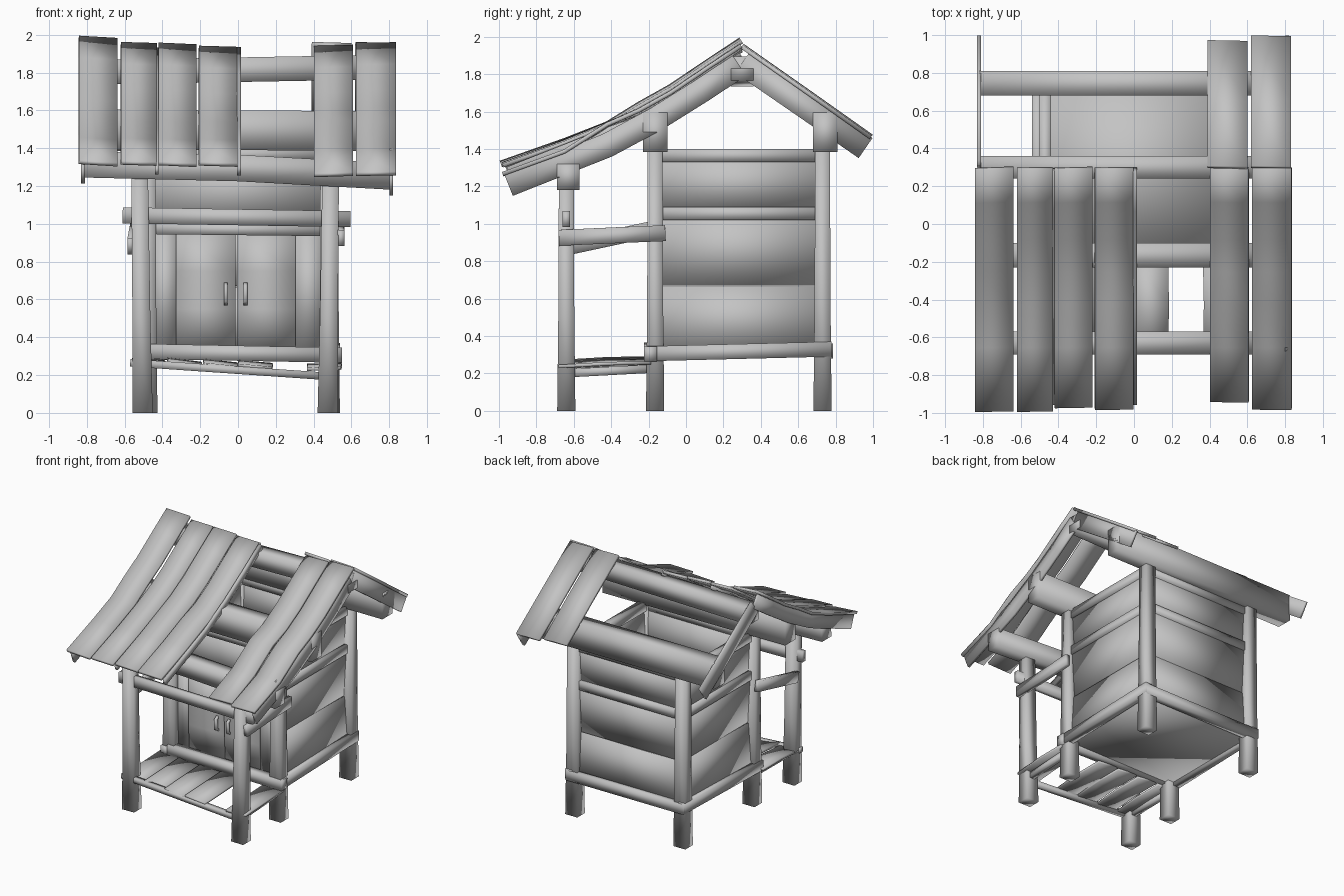
import bpy
import bmesh
from math import radians
from mathutils import Vector, Matrix

cube = bpy.data.objects.get("Cube")
if cube:
    bpy.data.objects.remove(cube, do_unlink=True)

grey = bpy.data.materials.new("plain grey")
grey.use_nodes = True
GREY = (0.55, 0.55, 0.55, 1)
grey.diffuse_color = GREY
grey.node_tree.nodes["Principled BSDF"].inputs["Base Color"].default_value = GREY


def sweep(name, path, w, h, up=(0, 0, 1), scales=None, roll=0):
    """Sweep a smooth-shaded w x h rectangle along a path."""
    path = [Vector(p) for p in path]
    scales = scales or [1] * len(path)
    bm = bmesh.new()
    rings = []
    for i, p in enumerate(path):
        t = (path[min(i + 1, len(path) - 1)] - path[max(i - 1, 0)]).normalized()
        side = t.cross(Vector(up)).normalized()
        turn = Matrix.Rotation(radians(roll), 3, t)
        a = turn @ side * w / 2 * scales[i]
        b = turn @ side.cross(t) * h / 2 * scales[i]
        rings.append([bm.verts.new(p + a * u + b * v)
                      for u, v in ((-1, -1), (1, -1), (1, 1), (-1, 1))])
    for r, s in zip(rings, rings[1:]):
        for k in range(4):
            j = (k + 1) % 4
            bm.faces.new((r[k], r[j], s[j], s[k]))
    bm.faces.new(rings[0][::-1])
    bm.faces.new(rings[-1])
    bmesh.ops.recalc_face_normals(bm, faces=bm.faces)
    for f in bm.faces:
        f.smooth = True
    me = bpy.data.meshes.new(name)
    bm.to_mesh(me)
    bm.free()
    me.materials.append(grey)
    ob = bpy.data.objects.new(name, me)
    bpy.context.collection.objects.link(ob)


def post(name, x, y, top, lean=0):
    sweep(name, [(x, y, 0), (x + lean * 0.4, y, top * 0.4), (x + lean, y, top)],
          0.1, 0.09, up=(0, 1, 0), scales=[1.08, 0.95, 0.88])


# Posts
for side, s in (("left", 1), ("right", -1)):
    post(f"{side}_back_post", s * 0.485, 0.73, 1.42)
    post(f"{side}_middle_post", s * 0.48, -0.165, 1.42)
post("left_porch_post", 0.475, -0.64, 1.26, 0.015)
post("right_porch_post", -0.505, -0.64, 1.26, -0.015)

# Roof logs
sweep("porch_log", [(-0.82, -0.63, 1.315), (0, -0.63, 1.295), (0.82, -0.63, 1.25)], 0.12, 0.14)
sweep("middle_log", [(-0.82, -0.165, 1.5), (0.82, -0.165, 1.49)], 0.13, 0.21)
sweep("back_log", [(-0.82, 0.745, 1.49), (0.82, 0.745, 1.49)], 0.13, 0.21)
sweep("ridge_log", [(-0.82, 0.3, 1.8), (0.82, 0.3, 1.83)], 0.12, 0.13)

# Rafters: name, x, lift, depth; the inner two are shallow battens under the planks
front_slope = [(0.285, 1.845), (0.08, 1.71), (-0.16, 1.56), (-0.42, 1.42), (-0.95, 1.21)]
for part, x, lift, depth in (("right_rafter", -0.82, 0.055, 0.11), ("left_rafter", 0.81, 0, 0.13),
                             ("right_batten", -0.43, 0.07, 0.04), ("left_batten", 0.005, 0.07, 0.05)):
    sweep(f"front_{part}", [(x, y, z + lift) for y, z in front_slope], 0.02, depth)
for side, x in (("right", -0.82), ("left", 0.81)):
    sweep(f"back_{side}_rafter", [(x, 0.3, 1.86), (x, 0.96, 1.405)], 0.02, 0.13)

# Roof planks: centre x, width, ridge height, eave y, eave height, roll
front_planks = [(-0.74, 0.205, 1.98, -0.99, 1.32, -4), (-0.525, 0.19, 1.95, -0.99, 1.32, -2),
                (-0.32, 0.2, 1.945, -0.97, 1.315, -3), (-0.105, 0.205, 1.93, -0.98, 1.315, -2),
                (0.505, 0.205, 1.935, -0.94, 1.26, 2), (0.73, 0.21, 1.95, -0.98, 1.265, 1)]
for i, (x, w, top, ye, ze, roll) in enumerate(front_planks):
    pts = [(x, 0.295, top), (x, 0.12, top - 0.115), (x, -0.08, top - 0.25),
           (x, -0.25, top - 0.345), (x, -0.42, 1.53), (x, -0.65, ze + 0.12), (x, ye, ze)]
    sweep(f"front_roof_plank_{i}", pts, w, 0.022, roll=roll)
for i, (x, ye, ze) in enumerate(((0.495, 0.965, 1.475), (0.725, 0.99, 1.465))):
    sweep(f"back_roof_plank_{i}", [(x, 0.3, 1.95), (x, 0.65, 1.705), (x, ye, ze)],
          0.21, 0.022, roll=2)

# House base
sweep("house_floor", [(0, -0.17, 0.315), (0, 0.74, 0.315)], 0.98, 0.04)
for side, s in (("left", 1), ("right", -1)):
    sweep(f"{side}_sill", [(s * 0.51, -0.22, 0.305), (s * 0.51, 0.78, 0.33)], 0.06, 0.08)
sweep("front_sill", [(-0.48, -0.19, 0.325), (0.55, -0.19, 0.305)], 0.07, 0.08)
sweep("back_sill", [(-0.53, 0.755, 0.32), (0.53, 0.755, 0.32)], 0.06, 0.08)

# Wall boards and rails; each board runs from its foot to its head, offset outwards
boards = (("low", 0.33, 0.665, 0.02, -0.005), ("mid", 0.67, 1.04, -0.012, 0.01),
          ("high", 1.07, 1.35, -0.01, 0.005))
walls = (("left", Vector((0.47, 0.28, 0)), Vector((1, 0, 0)), 0.86),
         ("right", Vector((-0.47, 0.28, 0)), Vector((-1, 0, 0)), 0.86),
         ("back", Vector((0, 0.715, 0)), Vector((0, 1, 0)), 0.92))
for side, mid, out, length in walls:
    along = Vector((-out.y, out.x, 0)) * length / 2
    for part, z0, z1, o0, o1 in boards:
        foot, head = mid + out * o0, mid + out * o1
        foot.z, head.z = z0, z1
        sweep(f"{side}_{part}_board", [foot, head], length, 0.02, up=out)
    for part, z, h in (("middle", 1.055, 0.07), ("top", 1.365, 0.07)):
        c = mid + Vector((0, 0, z))
        sweep(f"{side}_{part}_rail", [c - along, c + along], 0.06, h)

# Front wall and doors
for side, x, w in (("right", -0.385, 0.12), ("left", 0.375, 0.14)):
    sweep(f"front_{side}_panel", [(x, -0.14, 0.33), (x, -0.14, 0.97)],
          w, 0.02, up=(0, -1, 0))
sweep("front_high_board", [(0, -0.14, 1.0), (0, -0.15, 1.35)], 0.9, 0.02, up=(0, -1, 0))
sweep("door_lintel", [(-0.45, -0.165, 0.975), (0.45, -0.165, 0.965)], 0.06, 0.06)
sweep("front_top_rail", [(-0.45, -0.165, 1.365), (0.45, -0.165, 1.365)], 0.06, 0.07)
for side, x, w, hx in (("right", -0.17, 0.315, -0.065), ("left", 0.15, 0.31, 0.04)):
    sweep(f"{side}_door", [(x, -0.145, 0.35), (x, -0.155, 0.55), (x, -0.158, 0.75),
                           (x, -0.15, 0.95)], w, 0.025, up=(0, -1, 0))
    sweep(f"{side}_door_handle", [(hx, -0.16, 0.575), (hx, -0.19, 0.59), (hx, -0.19, 0.67),
                                  (hx, -0.16, 0.685)], 0.02, 0.02, up=(1, 0, 0))

# Porch railings
sweep("front_handrail", [(-0.61, -0.64, 1.045), (0.595, -0.64, 1.025)], 0.04, 0.085)
sweep("left_handrail", [(0.545, -0.68, 0.925), (0.54, -0.35, 0.94), (0.545, -0.11, 0.95)],
      0.035, 0.085)
sweep("right_handrail", [(-0.57, -0.61, 0.88), (-0.55, -0.12, 0.985)], 0.03, 0.085)

# Porch floor
sweep("porch_front_beam", [(-0.57, -0.665, 0.265), (0.52, -0.665, 0.19)], 0.04, 0.04)
sweep("left_porch_beam", [(0.48, -0.66, 0.2), (0.48, -0.19, 0.225)], 0.04, 0.045)
sweep("right_porch_beam", [(-0.5, -0.66, 0.25), (-0.5, -0.19, 0.255)], 0.04, 0.045)
for i, (x, w, roll) in enumerate(((-0.475, 0.17, 4), (-0.285, 0.18, 7), (-0.095, 0.18, 6),
                                  (0.09, 0.18, 5), (0.455, 0.18, -2))):
    z = 0.268 - 0.025 * (x + 0.5)
    sweep(f"porch_plank_{i}", [(x, -0.68, z - 0.01), (x + 0.005, -0.43, z + 0.005),
                               (x, -0.19, z + 0.01)], w, 0.018, roll=roll)
